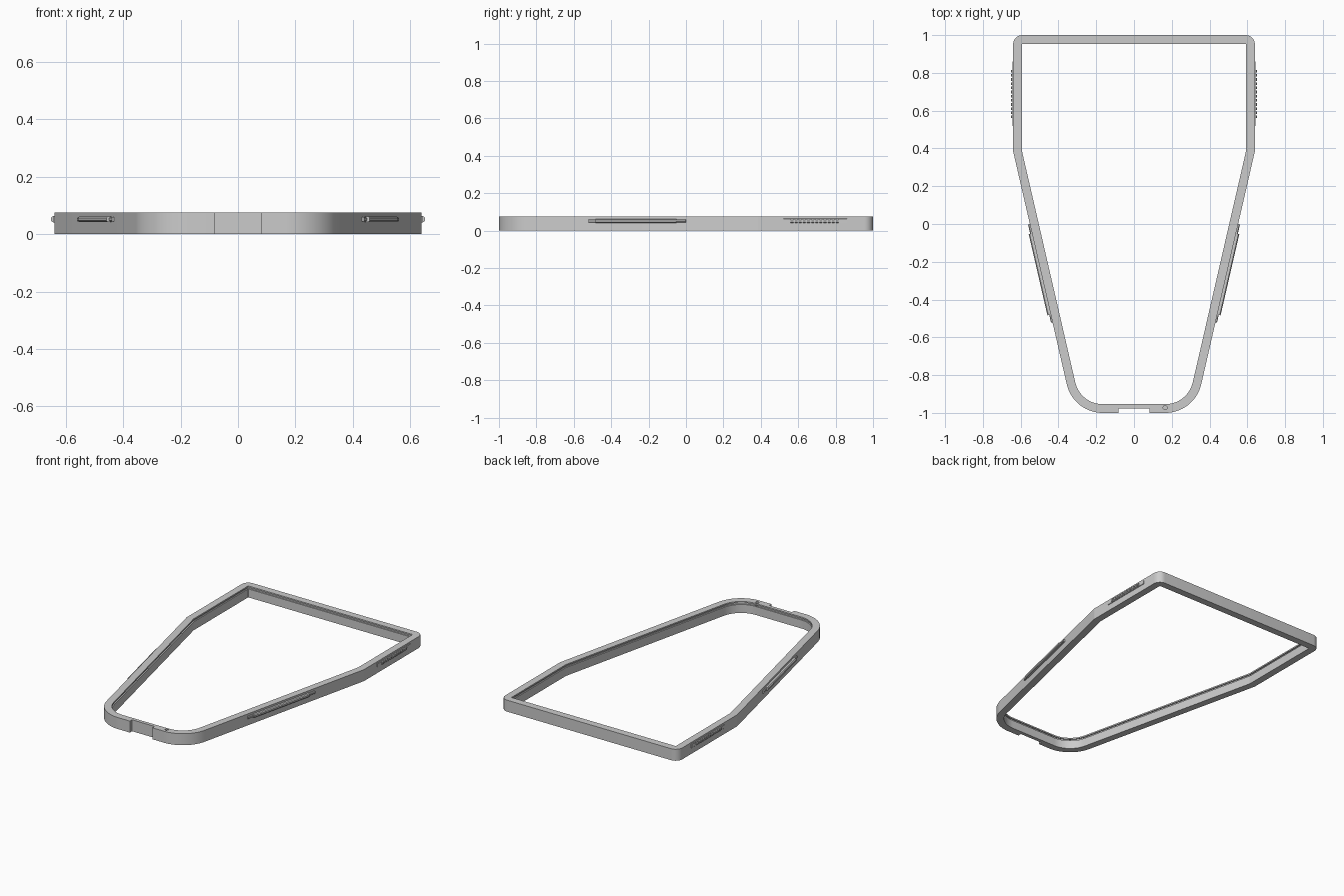
import bpy, bmesh, math
from mathutils import Vector

cube = bpy.data.objects.get("Cube")
if cube:
    bpy.data.objects.remove(cube, do_unlink=True)

HEIGHT, WALL = 0.075, 0.046

grey = bpy.data.materials.new("plain grey")
grey.use_nodes = True
colour = (0.6, 0.6, 0.6, 1)
grey.diffuse_color = colour
grey.node_tree.nodes["Principled BSDF"].inputs["Base Color"].default_value = colour


def finish(name, bm):
    bmesh.ops.recalc_face_normals(bm, faces=bm.faces)
    mesh = bpy.data.meshes.new(name)
    bm.to_mesh(mesh)
    bm.free()
    mesh.materials.append(grey)
    obj = bpy.data.objects.new(name, mesh)
    bpy.context.collection.objects.link(obj)
    return obj


# Outline corners, counter-clockwise, with a fillet radius each
half = [(0.321, -1.0, 0.195), (0.64, 0.385, 0.02), (0.64, 1.0, 0.048)]
corners = half + [(-x, y, r) for x, y, r in reversed(half)]


def outline(inset):
    """Rounded outline moved inward; every inset gives the same point count."""
    points = []
    for i, (x, y, r) in enumerate(corners):
        p = Vector((x, y))
        before = (p - Vector(corners[i - 1][:2])).normalized()
        after = (Vector(corners[(i + 1) % len(corners)][:2]) - p).normalized()
        turn = before.angle(after)
        bisector = (after - before).normalized()
        radius = max(r - inset, 0.002)
        centre = p + bisector * (inset + radius) / math.cos(turn / 2)
        start = math.atan2(-before.x, before.y)
        steps = 20 if r > 0.1 else 8
        for k in range(steps + 1):
            a = start + turn * k / steps
            points.append(centre + radius * Vector((math.cos(a), math.sin(a))))
    return points


# Frame wall: cross-section with a shallow groove on the inner face
section = [(0, 0), (0, HEIGHT), (WALL, HEIGHT), (WALL, 0.066),
           (WALL - 0.008, 0.066), (WALL - 0.008, 0.055), (WALL, 0.055), (WALL, 0)]
bm = bmesh.new()
loops = [[bm.verts.new((p.x, p.y, z)) for p in outline(d)] for d, z in section]
for i, a in enumerate(loops):
    b = loops[(i + 1) % len(loops)]
    for j in range(len(a)):
        k = (j + 1) % len(a)
        bm.faces.new((a[j], a[k], b[k], b[j]))
frame = finish("frame", bm)

# Front notch and small pin hole
bm = bmesh.new()
bmesh.ops.create_cube(bm, size=1)
bmesh.ops.scale(bm, vec=(0.164, 0.046, 0.3), verts=bm.verts)
bmesh.ops.translate(bm, vec=(0, -1.0, 0.04), verts=bm.verts)
notch = finish("notch_cutter", bm)
bm = bmesh.new()
bmesh.ops.create_cone(bm, cap_ends=True, segments=20, radius1=0.011, radius2=0.011, depth=0.1)
bmesh.ops.translate(bm, vec=(0.165, -0.972, 0.085), verts=bm.verts)
hole = finish("hole_cutter", bm)
bpy.context.view_layer.objects.active = frame
for cutter in (notch, hole):
    cutter.hide_render = True
    mod = frame.modifiers.new("cut", "BOOLEAN")
    mod.operation, mod.solver, mod.object = "DIFFERENCE", "EXACT", cutter
    bpy.ops.object.modifier_apply(modifier=mod.name)
    bpy.data.objects.remove(cutter, do_unlink=True)
bpy.ops.object.select_all(action="DESELECT")
frame.select_set(True)
bpy.ops.object.shade_smooth_by_angle(angle=math.radians(25))


def side_x(y):
    """Outer wall position on the left side."""
    return 0.64 if y > 0.385 else 0.64 + (y - 0.385) * 0.319 / 1.385


def bar(bm, side, y0, y1, out, z0, z1):
    """Bevelled bar lying along the outer wall."""
    a, b = Vector((side_x(y0), y0, 0)), Vector((side_x(y1), y1, 0))
    along = (b - a).normalized()
    normal = Vector((along.y, -along.x, 0))
    c = min(out * 0.4, 0.005)
    profile = [(-0.004, z0), (out - c, z0), (out, z0 + c),
               (out, z1 - c), (out - c, z1), (-0.004, z1)]
    rings = []
    for end in (a, b):
        ring = []
        for d, z in profile:
            p = end + normal * d
            ring.append(bm.verts.new((side * p.x, p.y, z)))
        rings.append(ring)
    for i in range(len(profile)):
        j = (i + 1) % len(profile)
        bm.faces.new((rings[0][i], rings[0][j], rings[1][j], rings[1][i]))
    bm.faces.new(rings[0])
    bm.faces.new(rings[1])


for side, label in ((1, "left"), (-1, "right")):
    # Long rail on the tapered side, with stepped ends
    bm = bmesh.new()
    bar(bm, side, -0.48, -0.05, 0.018, 0.042, 0.062)
    bar(bm, side, -0.52, -0.48, 0.008, 0.044, 0.060)
    bar(bm, side, -0.05, 0.0, 0.010, 0.044, 0.060)
    finish(label + "_rail", bm)

    # Ribbed grip on the straight side
    bm = bmesh.new()
    bar(bm, side, 0.52, 0.86, 0.004, 0.040, 0.064)
    for k in range(12):
        y = 0.56 + k * 0.022
        bar(bm, side, y, y + 0.014, 0.011, 0.042, 0.062)
    finish(label + "_grip", bm)
